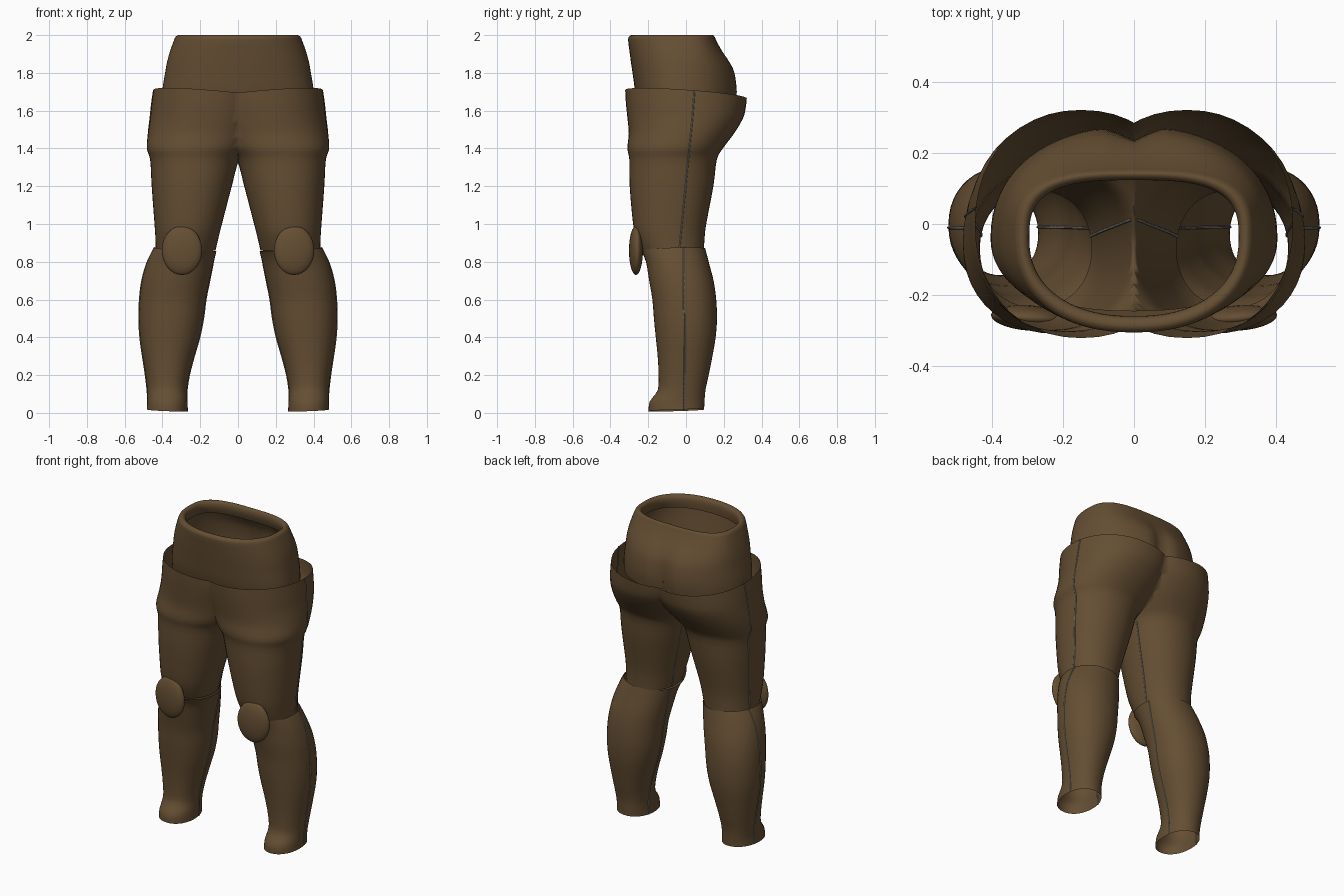
import bpy, bmesh, math
from mathutils import Matrix

if "Cube" in bpy.data.objects:
    bpy.data.objects.remove(bpy.data.objects["Cube"])


def material(name, rgb):
    m = bpy.data.materials.new(name)
    m.diffuse_color = (*rgb, 1)
    m.use_nodes = True
    m.node_tree.nodes["Principled BSDF"].inputs["Base Color"].default_value = m.diffuse_color
    return m


BROWN = material("brown leather", (0.13, 0.077, 0.033))
GREY = material("grey seam", (0.2, 0.19, 0.16))


def smooth_rows(rows, steps=3):
    """Catmull-Rom interpolation between profile rows."""
    out = []
    for i in range(len(rows) - 1):
        quad = zip(rows[max(i - 1, 0)], rows[i], rows[i + 1], rows[min(i + 2, len(rows) - 1)])
        quad = list(quad)
        for s in range(steps):
            t = s / steps
            out.append([b + 0.5 * t * (c - a + t * (2 * a - 5 * b + 4 * c - d + t * (3 * (b - c) + d - a)))
                        for a, b, c, d in quad])
    return out + [list(rows[-1])]


def power(v, n):
    return math.copysign(abs(v) ** (2 / n), v)


def loft(rings):
    bm = bmesh.new()
    loops = [[bm.verts.new(p) for p in ring] for ring in rings]
    for lo, hi in zip(loops, loops[1:]):
        for i in range(len(lo)):
            j = (i + 1) % len(lo)
            bm.faces.new((lo[i], lo[j], hi[j], hi[i]))
    return bm


def finish(bm, name, mirror=False):
    me = bpy.data.meshes.new(name)
    bm.to_mesh(me)
    bm.free()
    ob = bpy.data.objects.new(name, me)
    bpy.context.collection.objects.link(ob)
    me.materials.append(BROWN)
    bpy.ops.object.select_all(action='DESELECT')
    ob.select_set(True)
    bpy.context.view_layer.objects.active = ob
    bpy.ops.object.shade_smooth_by_angle(angle=math.radians(50))
    if mirror:
        ob.modifiers.new("mirror", 'MIRROR')
    return ob


N = 2.15   # squareness of the leg sections


def leg_ring(row, count=44):
    z, xi, xo, yf, yb, tx, ty = row
    cx, cy, rx, ry = (xi + xo) / 2, (yf + yb) / 2, (xo - xi) / 2, (yb - yf) / 2
    pts = []
    for k in range(count):
        a = math.tau * k / count
        x, y = cx + rx * power(math.cos(a), N), cy + ry * power(math.sin(a), N)
        pts.append((x, y, z + tx * x + ty * y))
    return pts


def seam(name, rows, y_low, y_high, side):
    """Thin cord down the inner (-1) or outer (1) side of a leg part."""
    pts = []
    z0, z1 = rows[0][0], rows[-1][0]
    for z, xi, xo, yf, yb, tx, ty in rows:
        y = y_low + (y_high - y_low) * (z - z0) / (z1 - z0)
        u = abs((y - (yf + yb) / 2) / ((yb - yf) / 2))
        x = (xi + xo) / 2 + side * (xo - xi) / 2 * (1 - u ** N) ** (1 / N)
        if x > 0.004:
            pts.append((x, y, z + tx * x + ty * y, 1))
    cu = bpy.data.curves.new(name, 'CURVE')
    cu.dimensions = '3D'
    cu.bevel_depth = 0.004
    cu.bevel_resolution = 1
    sp = cu.splines.new('POLY')
    sp.points.add(len(pts) - 1)
    for p, co in zip(sp.points, pts):
        p.co = co
    cu.materials.append(GREY)
    ob = bpy.data.objects.new(name, cu)
    bpy.context.collection.objects.link(ob)
    ob.modifiers.new("mirror", 'MIRROR')


# Thighs: z, inner x, outer x, front y, back y, x tilt, y tilt
thigh = smooth_rows([
    (0.86, 0.12, 0.435, -0.235, 0.095, 0, 0),
    (0.92, 0.105, 0.437, -0.26, 0.098, 0, 0),
    (1.0, 0.085, 0.442, -0.28, 0.107, 0, 0),
    (1.2, 0.033, 0.457, -0.298, 0.145, 0, 0),
    (1.34, -0.005, 0.465, -0.30, 0.163, 0, 0),
    (1.40, -0.05, 0.483, -0.31, 0.195, 0, 0),
    (1.48, -0.10, 0.477, -0.303, 0.255, 0, 0),
    (1.56, -0.13, 0.466, -0.31, 0.302, 0, 0),
    (1.62, -0.145, 0.458, -0.318, 0.316, 0.04, -0.035),
    (1.675, -0.15, 0.448, -0.322, 0.322, 0.08, -0.07),
])
bm = loft([leg_ring(r) for r in thigh])
bmesh.ops.bisect_plane(bm, geom=bm.verts[:] + bm.edges[:] + bm.faces[:], dist=1e-5,
                       plane_co=(0, 0, 0), plane_no=(1, 0, 0), clear_inner=True)
finish(bm, "thighs", mirror=True)

# Shins, open at both ends, flaring over the foot
shin = smooth_rows([
    (0.0, 0.265, 0.483, -0.198, 0.096, 0.04, 0.03),
    (0.06, 0.268, 0.480, -0.192, 0.098, 0, 0),
    (0.12, 0.270, 0.481, -0.150, 0.103, 0, 0),
    (0.2, 0.258, 0.490, -0.145, 0.120, 0, 0),
    (0.3, 0.232, 0.505, -0.150, 0.140, 0, 0),
    (0.4, 0.203, 0.519, -0.160, 0.157, 0, 0),
    (0.5, 0.183, 0.524, -0.170, 0.164, 0, 0),
    (0.6, 0.170, 0.521, -0.178, 0.160, 0, 0),
    (0.7, 0.150, 0.509, -0.195, 0.146, 0, 0),
    (0.8, 0.128, 0.482, -0.212, 0.120, 0, 0),
    (0.85, 0.114, 0.446, -0.238, 0.102, 0.06, 0.03),
])
finish(loft([leg_ring(r) for r in shin]), "shins", mirror=True)

# Side seams
for side, label in ((1, "outer"), (-1, "inner")):
    seam(label + "_thigh_seam", thigh, -0.035, 0.045, side)
    seam(label + "_shin_seam", shin, -0.008, -0.012, side)

# Knee pads
bm = bmesh.new()
bmesh.ops.create_uvsphere(bm, u_segments=32, v_segments=16, radius=1,
                          matrix=Matrix.Translation((0.297, -0.265, 0.86))
                          @ Matrix.Rotation(0.08, 4, 'Z')
                          @ Matrix.Diagonal((0.107, 0.036, 0.13, 1)))
finish(bm, "knee_pads", mirror=True)

# Waist: z, half width, front y, back y, back squareness, cleft depth
waist = smooth_rows([
    (1.62, 0.405, -0.245, 0.268, 2.2, 0.04),
    (1.70, 0.402, -0.268, 0.276, 2.2, 0.04),
    (1.80, 0.386, -0.283, 0.262, 2.3, 0.03),
    (1.86, 0.375, -0.292, 0.232, 2.5, 0.018),
    (1.92, 0.358, -0.300, 0.190, 2.8, 0.005),
    (1.97, 0.340, -0.306, 0.161, 3.0, 0),
    (1.99, 0.331, -0.303, 0.152, 3.0, 0),
    (2.0, 0.316, -0.287, 0.142, 3.0, 0),
    (1.99, 0.300, -0.266, 0.128, 3.0, 0),
    (1.96, 0.296, -0.260, 0.124, 3.0, 0),
    (1.92, 0.310, -0.262, 0.135, 3.0, 0),
])


def waist_ring(row, count=72):
    z, rx, yf, yb, nb, cleft = row
    yc, pts = -0.04, []
    for k in range(count):
        a = math.tau * k / count
        back = math.sin(a) > 0
        n = nb if back else 2.25
        x = rx * power(math.cos(a), n)
        y = yc + (yb - yc if back else yc - yf) * power(math.sin(a), n)
        if back:
            y -= cleft * math.exp(-(x / 0.05) ** 2)
        pts.append((x, y, z))
    return pts


finish(loft([waist_ring(r) for r in waist]), "waist")
